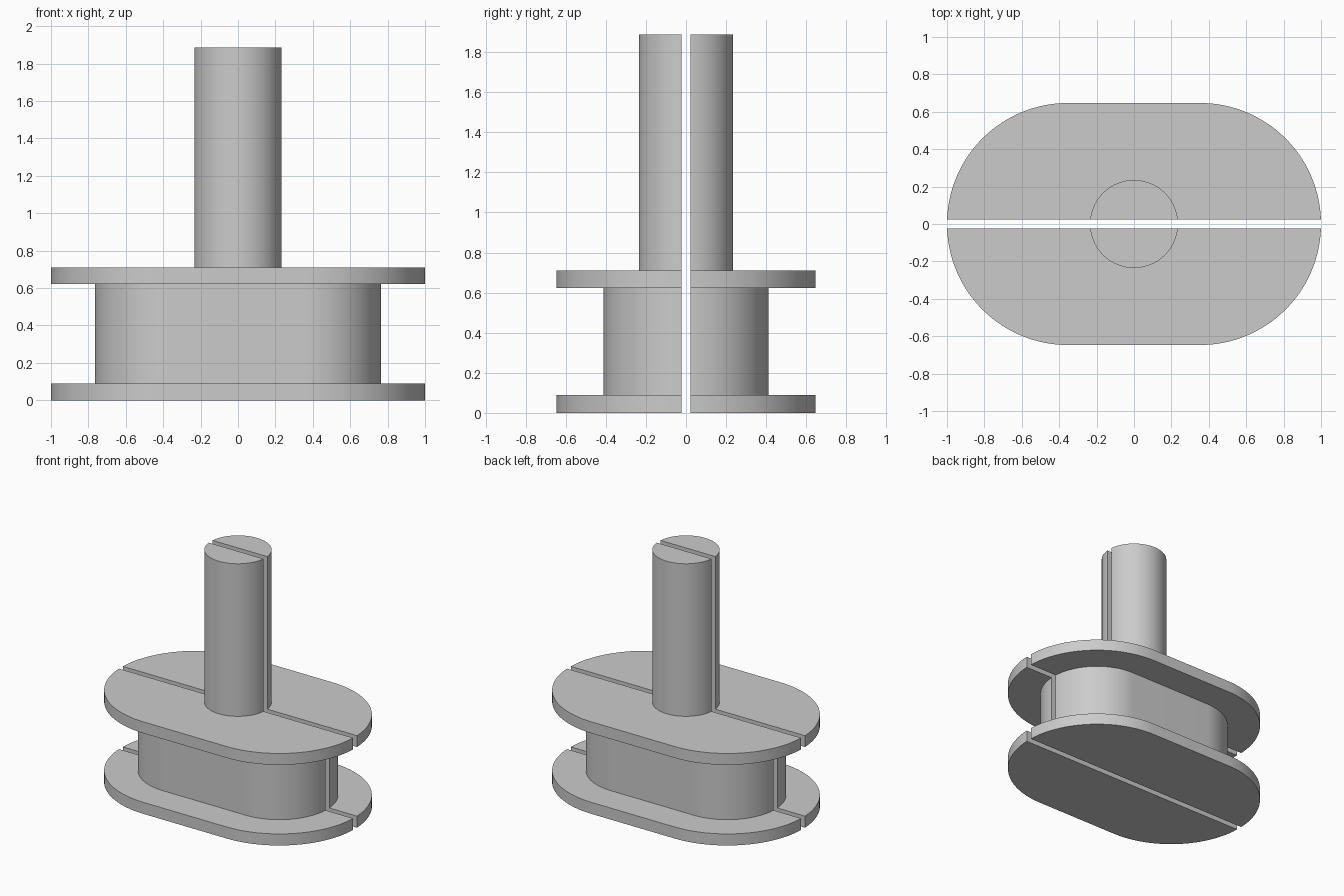
import bpy
import bmesh
from math import cos, sin, asin, pi, radians

cube = bpy.data.objects.get("Cube")
if cube:
    bpy.data.objects.remove(cube, do_unlink=True)

# Single grey material
GREY = (0.6, 0.6, 0.6, 1.0)
grey = bpy.data.materials.new("plain grey")
grey.use_nodes = True
grey.diffuse_color = GREY
grey.node_tree.nodes["Principled BSDF"].inputs["Base Color"].default_value = GREY

GAP = 0.023      # half the width of the slit between the halves
SPREAD = 0.353   # distance of the rounded end centres from the middle
STEPS = 32       # segments per quarter turn


def half_outline(radius, spread):
    """Half of a rounded slot shape, cut flat along the slit."""
    start = asin(GAP / radius)
    angles = [start + (pi / 2 - start) * i / STEPS for i in range(STEPS + 1)]
    right = [(spread + radius * cos(a), radius * sin(a)) for a in angles]
    left = [(-x, y) for x, y in reversed(right)]
    return right + (left if spread else left[1:])


def half_solid(name, radius, spread, bottom, top, side):
    """Extrude the half outline; side is 1 for the back, -1 for the front."""
    bm = bmesh.new()
    base = bm.faces.new([bm.verts.new((x, side * y, bottom))
                         for x, y in half_outline(radius, spread)])
    wall = bmesh.ops.extrude_face_region(bm, geom=[base], use_keep_orig=True)
    lifted = [g for g in wall["geom"] if isinstance(g, bmesh.types.BMVert)]
    bmesh.ops.translate(bm, vec=(0, 0, top - bottom), verts=lifted)
    bmesh.ops.recalc_face_normals(bm, faces=bm.faces)
    mesh = bpy.data.meshes.new(name)
    bm.to_mesh(mesh)
    bm.free()
    mesh.materials.append(grey)
    obj = bpy.data.objects.new(name, mesh)
    bpy.context.collection.objects.link(obj)
    bpy.ops.object.select_all(action="DESELECT")
    obj.select_set(True)
    bpy.context.view_layer.objects.active = obj
    bpy.ops.object.shade_smooth_by_angle(angle=radians(30))


# Name, radius, end spread, bottom, top
PARTS = [
    ("lower_flange", 0.647, SPREAD, 0.0, 0.089),
    ("core", 0.411, SPREAD, 0.089, 0.622),
    ("upper_flange", 0.647, SPREAD, 0.622, 0.71),
    ("shaft", 0.235, 0.0, 0.71, 1.887),
]

for part, radius, spread, bottom, top in PARTS:
    for half, side in (("front", -1), ("back", 1)):
        half_solid(f"{half}_{part}", radius, spread, bottom, top, side)
